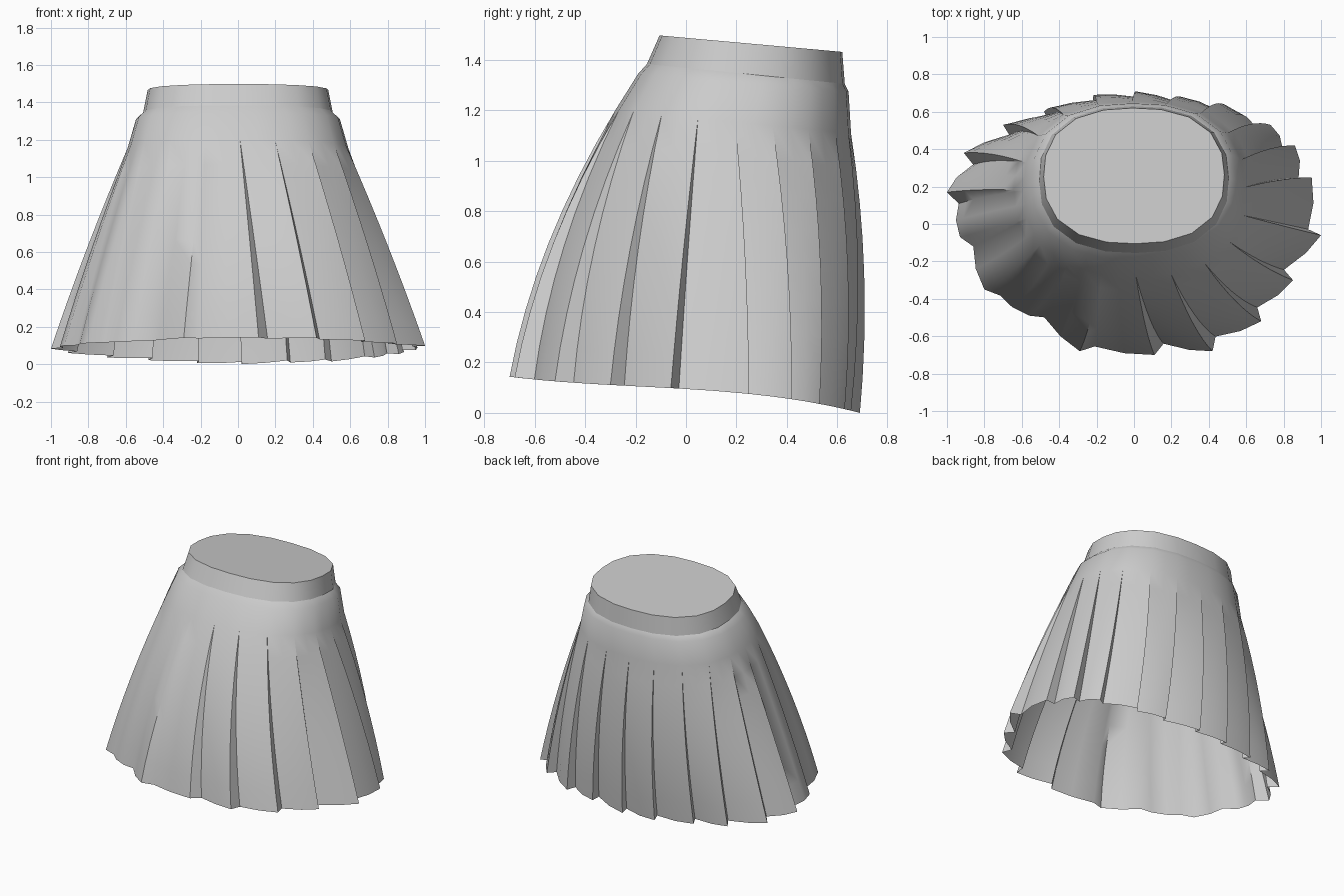
import bpy
import bmesh
from math import sin, cos, radians, atan2
from mathutils import Vector, Matrix

cube = bpy.data.objects.get("Cube")
if cube:
    bpy.data.objects.remove(cube, do_unlink=True)

# One plain cloth material
cloth = bpy.data.materials.new("grey_cloth")
cloth.use_nodes = True
grey = (0.6, 0.6, 0.6, 1.0)
cloth.diffuse_color = grey
cloth.node_tree.nodes["Principled BSDF"].inputs["Base Color"].default_value = grey

# Outer hem corner of each pleat, counter-clockwise from the front
HEM = [(.11, -.70), (.42, -.68), (.68, -.52), (.85, -.30), (1, -.06), (.95, .25),
       (.86, .42), (.73, .53), (.50, .63), (.28, .655), (.02, .69), (-.22, .67),
       (-.48, .60), (-.70, .53), (-.91, .38), (-1, .17), (-.93, -.07),
       (-.80, -.35), (-.56, -.49), (-.29, -.68)]
COUNT = len(HEM)
STEPS = 8

# Tilted rounded rings: half width, front y, back y, centre height, slope
BAND_TOP = (.483, -.105, .62, 1.465, -.09)
BAND_BASE = (.507, -.155, .63, 1.345, -.10)
YOKE_TOP = (.545, -.19, .645, 1.31, -.085)
YOKE_BASE = (.59, -.28, .655, 1.155, -.10)
SQUARENESS = 2.45


def ring_point(ring, k):
    """Point k of a slightly squared oval ring."""
    half, front, back, height, slope = ring
    a = radians(360 * k / COUNT + 1)
    size = (abs(sin(a)) ** SQUARENESS + abs(cos(a)) ** SQUARENESS) ** (-1 / SQUARENESS)
    mid, depth = (front + back) / 2, (back - front) / 2
    y = mid - depth * cos(a) * size
    return Vector((half * sin(a) * size, y, height + slope * (y - mid)))


def hem_point(x, y):
    return Vector((x, y, .095 - .06 * y - .05 * y ** 2 - .09 * y ** 3))


def tucked(p):
    """Inner fold behind a pleat corner; the folds close up on the back left."""
    turn = 2.5 - 2.8 * cos(atan2(p.y, p.x) - radians(70))
    return Matrix.Rotation(radians(turn), 2) @ p * .93


def column(tops, hem):
    """Points down one fold line, bellying out between yoke and hem."""
    points = list(tops)
    start = tops[-1]
    belly = Vector((.05 * hem.x, (.2 if hem.y > 0 else .32) * hem.y, 0))
    for s in range(1, STEPS + 1):
        t = s / STEPS
        points.append(start.lerp(hem, t) + belly * t * (1 - t))
    return points


def build(name, columns, cap=False):
    """Skin neighbouring columns into a closed loop of quads."""
    bm = bmesh.new()
    grid = [[bm.verts.new(p) for p in col] for col in columns]
    for left, right in zip(grid, grid[1:] + grid[:1]):
        for r in range(len(left) - 1):
            bm.faces.new((left[r], left[r + 1], right[r + 1], right[r]))
    if cap:
        bm.faces.new([col[0] for col in grid])
    bmesh.ops.remove_doubles(bm, verts=bm.verts, dist=.0005)
    mesh = bpy.data.meshes.new(name)
    bm.to_mesh(mesh)
    bm.free()
    mesh.materials.append(cloth)
    obj = bpy.data.objects.new(name, mesh)
    bpy.context.collection.objects.link(obj)
    bpy.ops.object.select_all(action='DESELECT')
    obj.select_set(True)
    bpy.context.view_layer.objects.active = obj
    bpy.ops.object.shade_smooth_by_angle(angle=radians(50))


# Waistband with its closed top
build("waistband", [[ring_point(r, k) for r in (BAND_TOP, BAND_BASE)]
                    for k in range(COUNT)], cap=True)

# Pleated skirt: each pleat runs from a tucked edge to a raised edge
outer = [Vector(p) for p in HEM]
inner = [tucked(p) for p in outer]
yoke = (BAND_BASE, YOKE_TOP, YOKE_BASE)
columns = []
for k in range(COUNT):
    first = [ring_point(r, k - 1) for r in yoke]
    last = [ring_point(r, k) for r in yoke]
    middle = [(a + b) / 2 for a, b in zip(first, last)]
    crest = (inner[k - 1] + outer[k]) / 2 * 1.02
    for tops, hem in ((first, inner[k - 1]), (middle, crest), (last, outer[k])):
        columns.append(column(tops, hem_point(*hem)))
build("pleated_skirt", columns)
